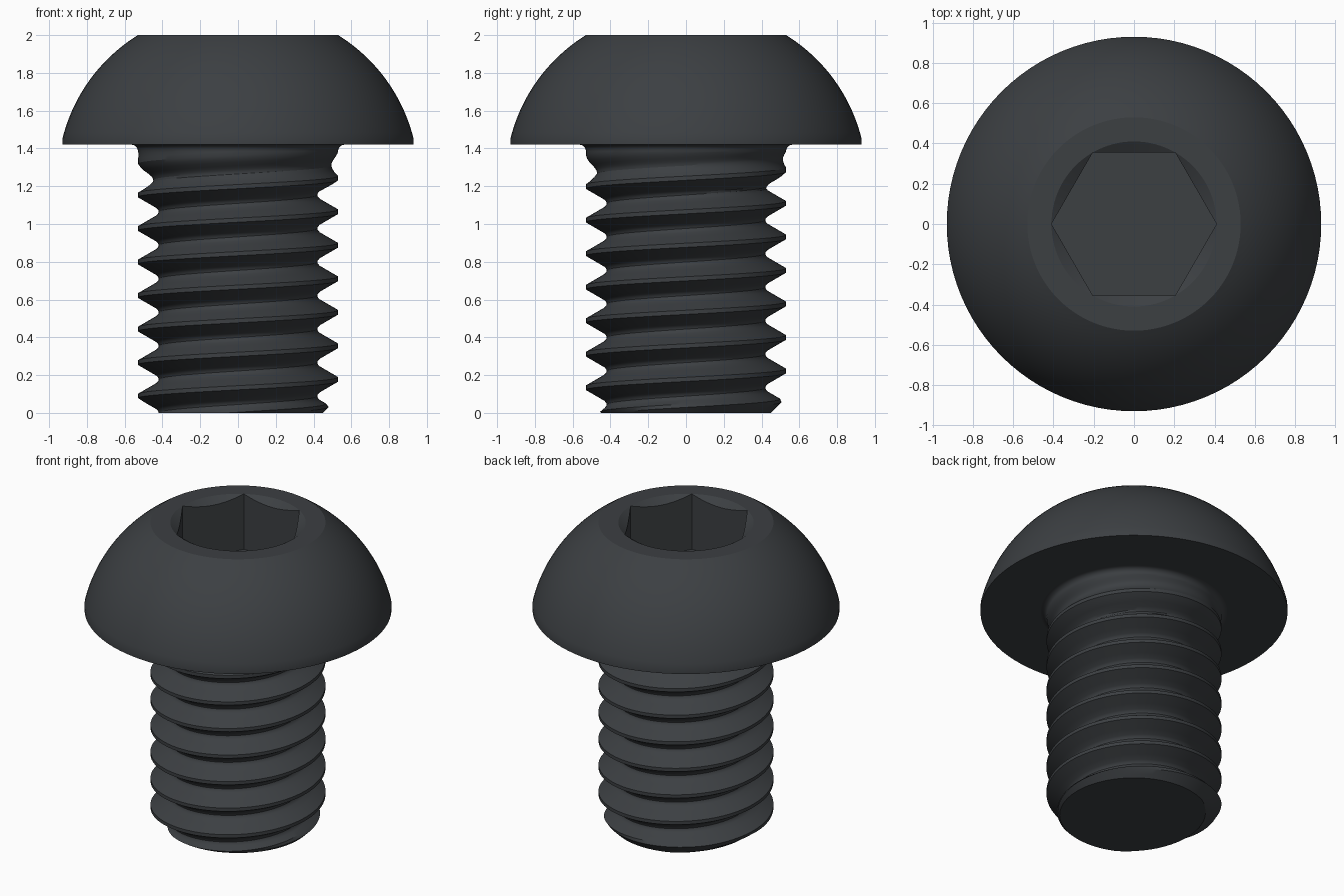
import bpy, bmesh
from math import pi, sin, cos, tan, asin, atan2, hypot, sqrt, ceil, radians

if "Cube" in bpy.data.objects:
    bpy.data.objects.remove(bpy.data.objects["Cube"])

SEG = 96                      # columns around the axis
PITCH = 0.1775
HEAD_Z, TOP_Z = 1.42, 2.0
FILLET = 0.035

mat = bpy.data.materials.new("black_steel")
mat.diffuse_color = (0.045, 0.05, 0.055, 1)
mat.use_nodes = True
mat.node_tree.nodes["Principled BSDF"].inputs["Base Color"].default_value = mat.diffuse_color


def skin(name, rows):
    """Join rows of points (functions of the angle -> (radius, z)) into a smooth part."""
    bm = bmesh.new()
    grid = []
    for row in rows:
        line = []
        for j in range(SEG + 1):
            a = 2 * pi * j / SEG
            r, z = row(a)
            line.append(bm.verts.new((r * cos(a), r * sin(a), z)))
        grid.append(line)
    for low, high in zip(grid, grid[1:]):
        for j in range(SEG):
            bm.faces.new((low[j], low[j + 1], high[j + 1], high[j]))
    bmesh.ops.remove_doubles(bm, verts=bm.verts, dist=1e-5)
    bmesh.ops.recalc_face_normals(bm, faces=bm.faces)
    mesh = bpy.data.meshes.new(name)
    bm.to_mesh(mesh)
    bm.free()
    mesh.materials.append(mat)
    obj = bpy.data.objects.new(name, mesh)
    bpy.context.collection.objects.link(obj)
    bpy.ops.object.select_all(action='DESELECT')
    bpy.context.view_layer.objects.active = obj
    obj.select_set(True)
    bpy.ops.object.shade_smooth_by_angle(angle=radians(28))
    return obj


def ring(r, z):
    return lambda a: (r, z)


def arc(p, q, radius, n):
    """Points on an outward-bulging arc from p to q."""
    dx, dz = q[0] - p[0], q[1] - p[1]
    c = hypot(dx, dz)
    h = sqrt(radius ** 2 - c * c / 4)
    cx = (p[0] + q[0]) / 2 - dz / c * h
    cz = (p[1] + q[1]) / 2 + dx / c * h
    a0 = atan2(p[1] - cz, p[0] - cx)
    sweep = 2 * asin(c / 2 / radius)
    return [(cx + radius * cos(a0 + sweep * i / n),
             cz + radius * sin(a0 + sweep * i / n)) for i in range(n + 1)]


# Domed head with a hexagonal socket and conical lead-in
FLAT, CORNER, FLOOR = 0.355, 0.41, 1.63


def hex_r(a):
    return FLAT / cos((a % (pi / 3)) - pi / 6)


def lead_in(a):
    r = hex_r(a)
    return r, TOP_Z - 0.035 * (CORNER - r) / (CORNER - FLAT)


head_rows = [ring(0.53 + FILLET, HEAD_Z), ring(0.93, HEAD_Z)]
head_rows += [ring(r, z) for r, z in arc((0.93, 1.45), (0.53, TOP_Z), 0.9, 20)]
head_rows += [ring(CORNER, TOP_Z), lead_in, lambda a: (hex_r(a), FLOOR), ring(0, FLOOR)]
skin("button_head", head_rows)

# Threaded shank: helical rows, clipped at both ends
MAJOR, NECK_Z = 0.53, HEAD_Z - FILLET
PROFILE = [(0, 0), (0.0625, 0), (0.375, 0.096), (0.44, 0.107), (0.5, 0.11)]
PHASES = [-0.44, -0.375, -0.27, -0.165, -0.0625, 0.0625, 0.165, 0.27, 0.375, 0.44, 0.5]


def groove(u):
    u = abs((u + 0.5) % 1 - 0.5)
    for (u0, d0), (u1, d1) in zip(PROFILE, PROFILE[1:]):
        if u <= u1:
            return d0 + (d1 - d0) * (u - u0) / (u1 - u0)
    return PROFILE[-1][1]


def helix(turn):
    def row(a):
        z = min(max(PITCH * (turn + a / (2 * pi)), 0), NECK_Z)
        depth = groove(z / PITCH - a / (2 * pi))
        fade = min(1, max(0, (NECK_Z - z) / 0.2))      # thread run-out
        return min(MAJOR - depth * fade, 0.45 + z), z  # end chamfer
    return row


shank_rows = [ring(0, 0)]
turns = ceil(NECK_Z / PITCH)
shank_rows += [helix(k + u) for k in range(-2, turns + 2) for u in PHASES]
for i in range(1, 7):                                  # fillet under the head
    t = pi / 2 * i / 6
    shank_rows.append(ring(MAJOR + FILLET * (1 - cos(t)), NECK_Z + FILLET * sin(t)))
skin("threaded_shank", shank_rows)
